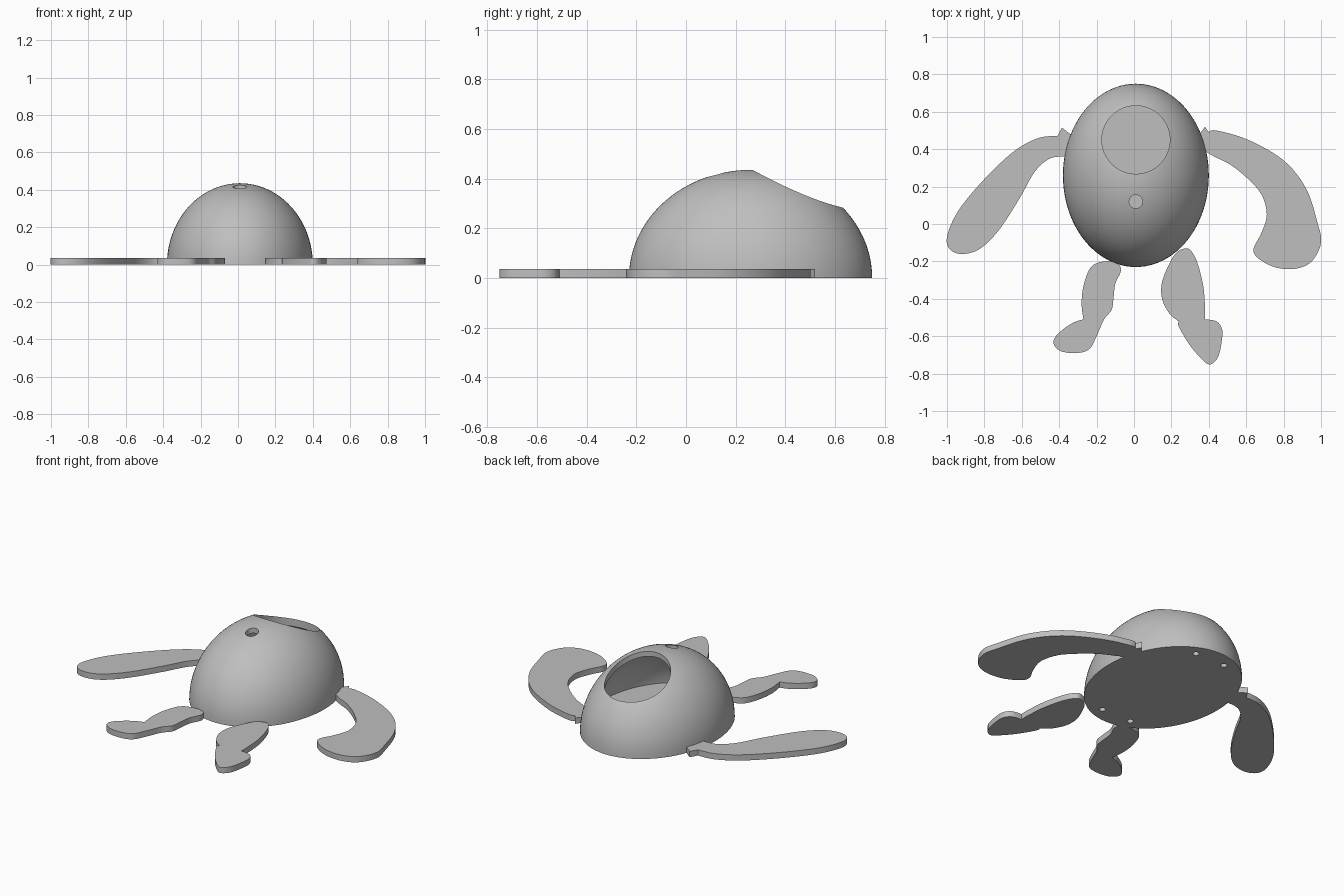
import bpy
import bmesh
from mathutils import Matrix, Vector

if "Cube" in bpy.data.objects:
    bpy.data.objects.remove(bpy.data.objects["Cube"], do_unlink=True)

CENTER = Vector((0.01, 0.26, 0))
RADII = Vector((0.39, 0.49, 0.435))
WALL = 0.03
FLOOR = 0.05
LIMB_THICKNESS = 0.035

grey = bpy.data.materials.new("plain grey")
grey.use_nodes = True
colour = (0.52, 0.52, 0.52, 1)
grey.diffuse_color = colour
grey.node_tree.nodes["Principled BSDF"].inputs["Base Color"].default_value = colour


def make_object(name, bm):
    bmesh.ops.recalc_face_normals(bm, faces=bm.faces)
    mesh = bpy.data.meshes.new(name)
    bm.to_mesh(mesh)
    bm.free()
    mesh.materials.append(grey)
    obj = bpy.data.objects.new(name, mesh)
    bpy.context.collection.objects.link(obj)
    return obj


def half_ellipsoid(name, radii, base):
    """Closed upper part of an ellipsoid, cut flat at the base height."""
    bm = bmesh.new()
    bmesh.ops.create_uvsphere(bm, u_segments=96, v_segments=48, radius=1)
    bmesh.ops.scale(bm, vec=radii, verts=bm.verts)
    bmesh.ops.translate(bm, vec=CENTER, verts=bm.verts)
    cut = bmesh.ops.bisect_plane(bm, geom=bm.verts[:] + bm.edges[:] + bm.faces[:],
                                 dist=1e-5, plane_co=(0, 0, base),
                                 plane_no=(0, 0, 1), clear_inner=True)
    rim = [e for e in cut["geom_cut"] if isinstance(e, bmesh.types.BMEdge)]
    bmesh.ops.contextual_create(bm, geom=rim)
    return make_object(name, bm)


def cylinder(name, x, y, radius, bottom, top, segments=64):
    bm = bmesh.new()
    place = Matrix.Translation((x, y, (bottom + top) / 2))
    bmesh.ops.create_cone(bm, cap_ends=True, segments=segments, radius1=radius,
                          radius2=radius, depth=top - bottom, matrix=place)
    return make_object(name, bm)


def subtract(target, cutter):
    """Cut one object out of another and discard the cutter."""
    cutter.hide_render = True
    mod = target.modifiers.new("cut", "BOOLEAN")
    mod.operation = "DIFFERENCE"
    mod.solver = "EXACT"
    mod.object = cutter
    bpy.context.view_layer.objects.active = target
    bpy.ops.object.modifier_apply(modifier=mod.name)
    bpy.data.objects.remove(cutter, do_unlink=True)


def shade(obj):
    bpy.ops.object.select_all(action="DESELECT")
    obj.select_set(True)
    bpy.context.view_layer.objects.active = obj
    bpy.ops.object.shade_smooth_by_angle(angle=0.6)


def smooth_outline(points, corners, steps=6):
    """Closed smooth path through the points, kept sharp at listed corners."""
    pts = [Vector(p) for p in points]
    count = len(pts)

    def tangent(i):
        if i in corners:
            return Vector((0, 0))
        return (pts[(i + 1) % count] - pts[i - 1]) / 2

    path = []
    for i in range(count):
        j = (i + 1) % count
        a, b, ta, tb = pts[i], pts[j], tangent(i), tangent(j)
        for k in range(steps):
            t = k / steps
            s = t * t * (3 - 2 * t)
            path.append(a.lerp(b, s) + ta * t * (1 - t) ** 2 - tb * t * t * (1 - t))
    return path


def flat_limb(name, points, corners):
    bm = bmesh.new()
    face = bm.faces.new([bm.verts.new((p.x, p.y, 0))
                         for p in smooth_outline(points, corners)])
    out = bmesh.ops.extrude_face_region(bm, geom=[face])
    top = [v for v in out["geom"] if isinstance(v, bmesh.types.BMVert)]
    bmesh.ops.translate(bm, vec=(0, 0, LIMB_THICKNESS), verts=top)
    shade(make_object(name, bm))


# Hollow body, with screw posts left standing inside the cavity
body = half_ellipsoid("body_shell", RADII, 0)
cavity = half_ellipsoid("cavity", RADII - Vector((WALL, WALL, WALL)), FLOOR)
posts = [(CENTER.x + sx * 0.1, CENTER.y + sy * 0.4) for sx in (-1, 1) for sy in (-1, 1)]
for x, y in posts:
    subtract(cavity, cylinder("post", x, y, 0.028, -0.1, 0.6, 24))
subtract(body, cavity)

# Large top opening, small round hole and screw holes underneath
subtract(body, cylinder("opening", CENTER.x, 0.45, 0.182, 0.15, 0.6, 96))
subtract(body, cylinder("small_hole", CENTER.x, 0.12, 0.036, 0.2, 0.6, 32))
for x, y in posts:
    subtract(body, cylinder("screw_hole", x, y, 0.018, -0.1, 0.08, 20))
shade(body)

# Flat arms with small locating tabs
flat_limb("right_arm", [
    (-1, -0.07), (-0.94, 0.07), (-0.8, 0.24), (-0.64, 0.39), (-0.51, 0.46),
    (-0.41, 0.47), (-0.385, 0.515), (-0.34, 0.48), (-0.31, 0.42), (-0.37, 0.36),
    (-0.45, 0.35), (-0.53, 0.28), (-0.61, 0.14), (-0.72, -0.03), (-0.82, -0.13),
    (-0.91, -0.16), (-0.98, -0.14)], {5, 6, 7, 8, 9})
flat_limb("left_arm", [
    (0.38, 0.52), (0.4, 0.49), (0.44, 0.5), (0.61, 0.45), (0.8, 0.34),
    (0.92, 0.19), (0.98, 0.01), (1, -0.1), (0.95, -0.2), (0.86, -0.24),
    (0.75, -0.23), (0.66, -0.18), (0.64, -0.13), (0.68, -0.05), (0.71, 0.05),
    (0.68, 0.16), (0.6, 0.25), (0.51, 0.32), (0.43, 0.36), (0.38, 0.39),
    (0.33, 0.42), (0.35, 0.48)], {0, 1, 19, 20, 21})

# Flat legs ending in feet
flat_limb("right_leg", [
    (-0.16, -0.2), (-0.23, -0.23), (-0.27, -0.33), (-0.28, -0.43), (-0.27, -0.51),
    (-0.33, -0.53), (-0.41, -0.59), (-0.43, -0.64), (-0.39, -0.68), (-0.31, -0.69),
    (-0.24, -0.67), (-0.2, -0.6), (-0.16, -0.51), (-0.12, -0.46), (-0.11, -0.4),
    (-0.1, -0.32), (-0.07, -0.25), (-0.09, -0.21)], {4})
flat_limb("left_leg", [
    (0.28, -0.13), (0.23, -0.15), (0.19, -0.21), (0.15, -0.31), (0.15, -0.4),
    (0.19, -0.48), (0.24, -0.52), (0.24, -0.55), (0.3, -0.65), (0.37, -0.73),
    (0.41, -0.75), (0.45, -0.71), (0.47, -0.62), (0.47, -0.56), (0.44, -0.52),
    (0.38, -0.51), (0.38, -0.45), (0.37, -0.33), (0.34, -0.21), (0.31, -0.15)], {6, 15})
